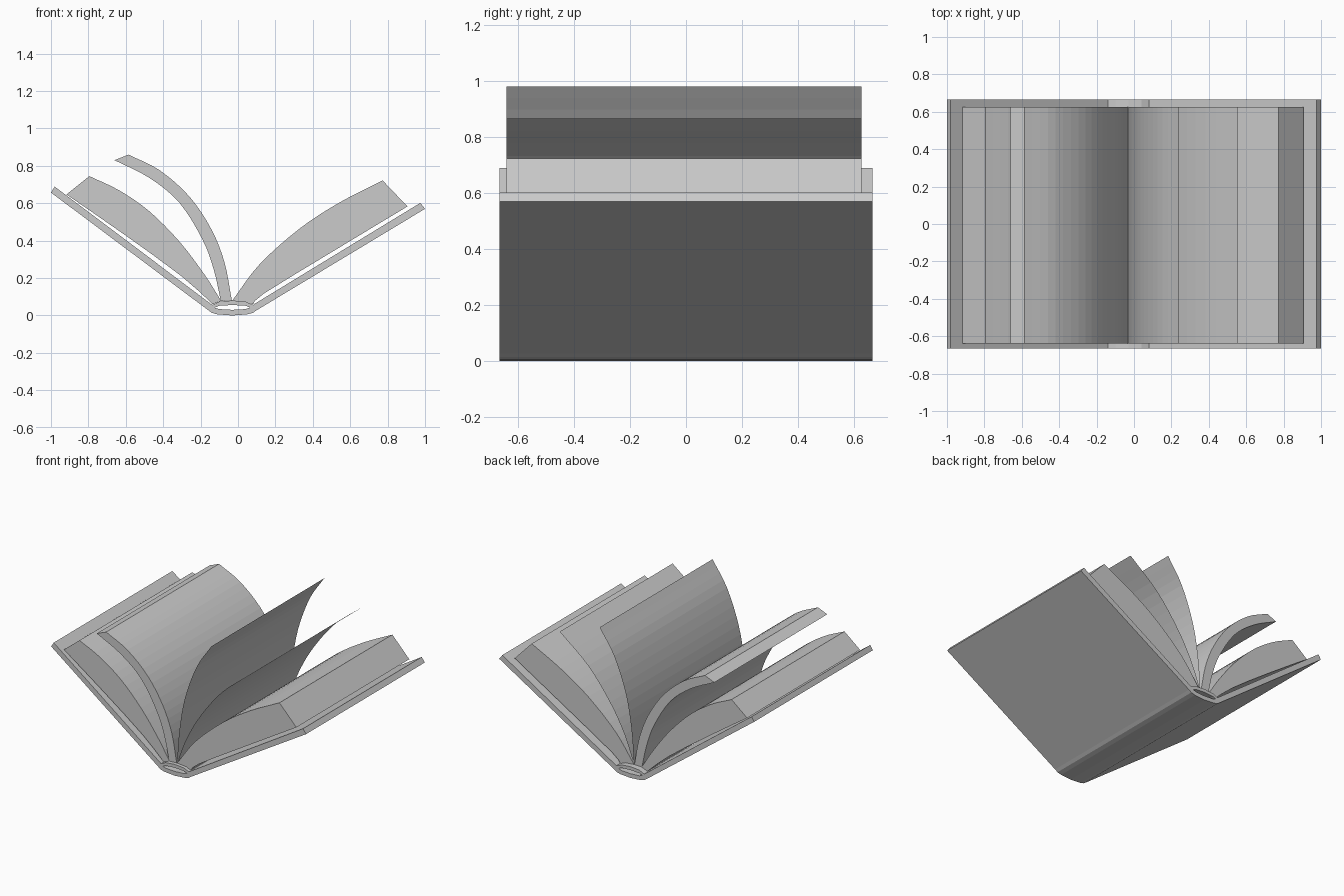
import bpy
from mathutils import Vector


def smooth(points, steps=4):
    """Catmull-Rom samples through a few (x, z) points."""
    p = [Vector(q) for q in points]
    p = [2 * p[0] - p[1]] + p + [2 * p[-1] - p[-2]]
    out = []
    for i in range(1, len(p) - 2):
        a, b, c, d = p[i - 1:i + 3]
        for s in range(steps):
            t = s / steps
            out.append(0.5 * (2 * b + (c - a) * t + (2 * a - 5 * b + 4 * c - d) * t ** 2
                              + (3 * b - a - 3 * c + d) * t ** 3))
    return [tuple(v) for v in out] + [tuple(p[-2])]


def extrude(name, profile, y0, y1, closed=True):
    """Sweep an (x, z) profile along y, capped if closed."""
    n = len(profile)
    verts = [(x, y, z) for y in (y0, y1) for x, z in profile]
    faces = [(i, (i + 1) % n, n + (i + 1) % n, n + i) for i in range(n if closed else n - 1)]
    if closed:
        faces += [tuple(reversed(range(n))), tuple(range(n, 2 * n))]
    me = bpy.data.meshes.new(name)
    me.from_pydata(verts, [], faces)
    ob = bpy.data.objects.new(name, me)
    bpy.context.collection.objects.link(ob)
    bpy.context.view_layer.objects.active = ob
    if closed:
        import bmesh
        bm = bmesh.new()
        bm.from_mesh(me)
        bmesh.ops.recalc_face_normals(bm, faces=bm.faces)
        bm.to_mesh(me)
        bm.free()
    return ob


COVER = (-0.665, 0.665)
PAGE = (-0.64, 0.625)

# Cover: two boards joined by a rounded spine
extrude("cover", [(-1, 0.657), (-0.155, 0.025), (-0.14, 0.014), (-0.11, 0.006), (-0.03, 0),
                  (0.05, 0.006), (0.08, 0.014), (0.10, 0.028), (1, 0.57), (0.975, 0.602),
                  (0.085, 0.06), (0.065, 0.042), (0.04, 0.034), (-0.03, 0.03),
                  (-0.10, 0.034), (-0.125, 0.042), (-0.14, 0.058), (-0.98, 0.689)], *COVER)

# Arched binding strip above the hollow spine
extrude("binding_strip", [(-0.14, 0.055), (-0.10, 0.074), (-0.03, 0.08), (0.04, 0.074),
                          (0.085, 0.055), (0.065, 0.042), (0.04, 0.052), (-0.03, 0.056),
                          (-0.10, 0.052), (-0.125, 0.042)], *COVER)

# Thick page blocks resting on the boards
extrude("left_page_block", smooth([(-0.795, 0.745), (-0.634, 0.668), (-0.473, 0.556),
                                   (-0.313, 0.395), (-0.18, 0.22), (-0.09, 0.078)])
        + smooth([(-0.135, 0.06), (-0.30, 0.208), (-0.60, 0.427), (-0.917, 0.647)], 2), *PAGE)
extrude("right_page_block", smooth([(0.773, 0.722), (0.543, 0.604), (0.33, 0.465),
                                    (0.115, 0.273), (-0.03, 0.08)])
        + smooth([(0.08, 0.06), (0.14, 0.118), (0.50, 0.338), (0.906, 0.583)], 2), *PAGE)

# Thin bundle of pages curling to the left
extrude("curled_page_bundle", smooth([(-0.586, 0.86), (-0.42, 0.777), (-0.26, 0.636),
                                      (-0.142, 0.46), (-0.072, 0.283), (-0.033, 0.08)])
        + smooth([(-0.092, 0.078), (-0.13, 0.246), (-0.19, 0.406), (-0.313, 0.602),
                  (-0.473, 0.735), (-0.66, 0.83)]), *PAGE)

# Two loose single sheets
extrude("upright_sheet", smooth([(-0.03, 0.08), (-0.01, 0.326), (0.035, 0.567),
                                 (0.126, 0.807), (0.24, 0.98)]), *PAGE, closed=False)
extrude("leaning_sheet", smooth([(-0.03, 0.08), (0.045, 0.273), (0.158, 0.47),
                                 (0.33, 0.684), (0.553, 0.866)]), *PAGE, closed=False)
